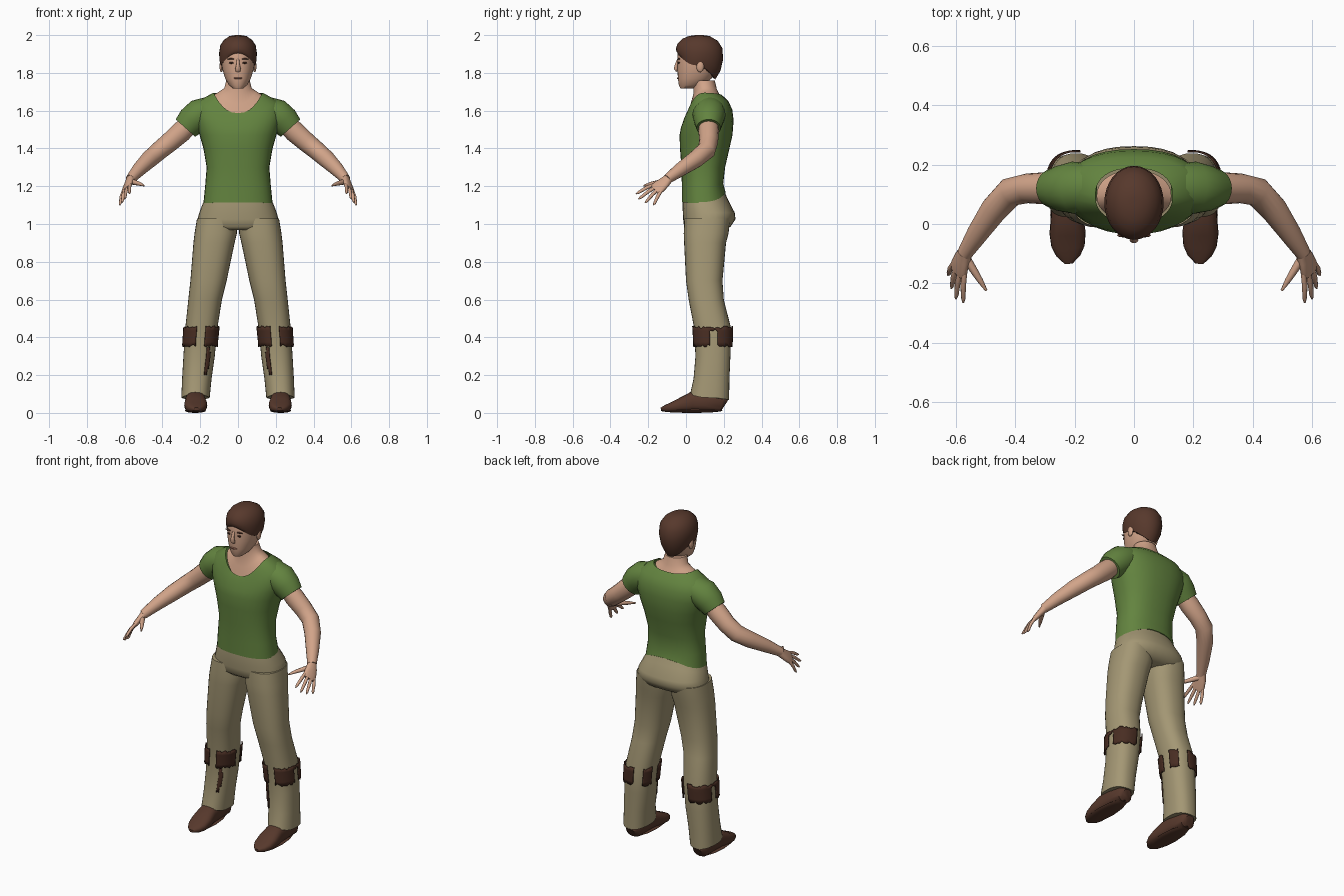
import bpy, bmesh, math, random
from mathutils import Vector

random.seed(4)


def material(name, rgb):
    m = bpy.data.materials.new(name)
    m.diffuse_color = (*rgb, 1)
    return m


SKIN = material("skin", (0.64, 0.37, 0.25))
GREEN = material("shirt green", (0.125, 0.23, 0.05))
KHAKI = material("trouser khaki", (0.37, 0.31, 0.175))
BROWN = material("hair and shoe brown", (0.095, 0.040, 0.025))
PATCH = material("patch brown", (0.065, 0.026, 0.016))
LIP = material("lip", (0.35, 0.15, 0.10))


def finish(name, bm, mat, mirror=False, angle=50):
    bmesh.ops.recalc_face_normals(bm, faces=bm.faces)
    me = bpy.data.meshes.new(name)
    bm.to_mesh(me)
    bm.free()
    me.materials.append(mat)
    me.shade_smooth()
    me.set_sharp_from_angle(angle=math.radians(angle))
    ob = bpy.data.objects.new(name, me)
    bpy.context.collection.objects.link(ob)
    if mirror:
        ob.modifiers.new("mirror", "MIRROR").use_mirror_merge = False
    return ob


def skin_rings(rings, caps=(True, True)):
    bm = bmesh.new()
    vs = [[bm.verts.new(p) for p in r] for r in rings]
    n = len(vs[0])
    for a, b in zip(vs, vs[1:]):
        for i in range(n):
            j = (i + 1) % n
            bm.faces.new((a[i], a[j], b[j], b[i]))
    if caps[0]:
        bm.faces.new(vs[0][::-1])
    if caps[1]:
        bm.faces.new(vs[-1])
    return bm


def spow(v, p):
    return math.copysign(abs(v) ** p, v)


# Horizontal section: centre x, half width, front y, back y, z at front, side, back
def section(cx, hw, yf, yb, zf, zs=None, zb=None, n=32, p=1.0, grow=0.0):
    zs = zf if zs is None else zs
    zb = zf if zb is None else zb
    pts = []
    for i in range(n):
        a = 2 * math.pi * i / n
        c, s = math.cos(a), math.sin(a)
        z = zs + ((zb if s > 0 else zf) - zs) * s * s
        pts.append(Vector((cx + (hw + grow) * spow(c, p),
                           (yf + yb) / 2 + ((yb - yf) / 2 + grow) * spow(s, p), z)))
    return pts


def stack(name, rows, mat, mirror=False, p=1.0, centred=True, caps=(True, True)):
    rings = [section(*((0,) + r if centred else r), p=p) for r in rows]
    return finish(name, skin_rings(rings, caps), mat, mirror)


# Tube along a path of (centre, radius along side vector, other radius)
def tube(name, path, mat, side, n=16, p=1.0, mirror=True):
    rings = []
    cs = [Vector(q[0]) for q in path]
    for i, (_, ra, rb) in enumerate(path):
        t = (cs[min(i + 1, len(cs) - 1)] - cs[max(i - 1, 0)]).normalized()
        u = Vector(side)
        u = (u - t * u.dot(t)).normalized()
        w = t.cross(u)
        ang = [2 * math.pi * k / n for k in range(n)]
        rings.append([cs[i] + u * ra * spow(math.cos(a), p) + w * rb * spow(math.sin(a), p)
                      for a in ang])
    return finish(name, skin_rings(rings), mat, mirror)


def blob(name, loc, size, mat, mirror=True):
    bm = bmesh.new()
    bmesh.ops.create_uvsphere(bm, u_segments=12, v_segments=8, radius=1)
    for v in bm.verts:
        v.co = Vector([v.co[k] * size[k] + loc[k] for k in range(3)])
    return finish(name, bm, mat, mirror)


# Shirt body, rising to a scooped neckline
stack("shirt", [
    (.183, -.022, .210, 1.115, 1.11, 1.165), (.174, -.022, .197, 1.20, 1.20, 1.215),
    (.166, -.024, .207, 1.30), (.183, -.032, .230, 1.40), (.203, -.034, .246, 1.47),
    (.225, -.027, .252, 1.51, 1.54, 1.55), (.232, -.016, .245, 1.54, 1.60, 1.605),
    (.205, -.008, .225, 1.565, 1.655, 1.65), (.130, .004, .188, 1.587, 1.695, 1.685),
], GREEN, p=.85, caps=(True, False))
tube("sleeve", [((.15, .125, 1.60), .08, .075), ((.205, .122, 1.58), .088, .083),
                ((.245, .120, 1.545), .078, .080), ((.278, .120, 1.508), .064, .069)],
     GREEN, (0, 1, 0), n=20)

# Neck and upper chest
stack("neck", [(.126, .008, .182, 1.575, 1.685, 1.675), (.098, .024, .172, 1.635, 1.702, 1.695),
               (.072, .040, .163, 1.69, 1.72, 1.715), (.062, .036, .152, 1.76)], SKIN, p=.95)

# Head and face
stack("head", [(.028, -.030, .040, 1.718), (.048, -.038, .090, 1.735), (.068, -.043, .135, 1.77),
               (.083, -.045, .165, 1.82), (.088, -.045, .180, 1.87), (.088, -.044, .185, 1.91),
               (.078, -.025, .170, 1.955), (.04, .02, .12, 1.985)], SKIN, p=.93)
tube("nose", [((0, -.042, 1.872), .007, .005), ((0, -.051, 1.845), .009, .008),
              ((0, -.054, 1.822), .015, .011), ((0, -.047, 1.808), .012, .006)],
     SKIN, (1, 0, 0), n=10, mirror=False)
blob("ear", (.088, .075, 1.835), (.010, .020, .032), SKIN)
blob("eye", (.035, -.038, 1.853), (.013, .006, .005), PATCH)
blob("eyebrow", (.036, -.038, 1.874), (.021, .007, .004), BROWN)
blob("mouth", (0, -.042, 1.772), (.024, .006, .005), LIP, mirror=False)

# Hair cap, long at the nape and short at the brow
stack("hair", [(.091, -.045, .155, 1.905, 1.84, 1.765), (.098, -.051, .182, 1.915, 1.865, 1.81),
               (.100, -.053, .196, 1.93, 1.905, 1.87), (.094, -.045, .193, 1.955, 1.945, 1.93),
               (.074, -.020, .168, 1.98, 1.975, 1.97), (.045, .015, .125, 1.995),
               (.015, .05, .09, 2.0)], BROWN)

# Arms and hands
tube("arm", [((.24, .12, 1.545), .05, .05), ((.30, .12, 1.488), .056, .054),
             ((.36, .12, 1.435), .052, .050), ((.415, .108, 1.390), .049, .050),
             ((.47, .050, 1.342), .046, .046), ((.525, -.030, 1.288), .037, .037),
             ((.570, -.100, 1.237), .026, .026)], SKIN, (1, 0, 1))
across = (.04, .045, -.04)
tube("palm", [((.565, -.090, 1.243), .024, .023), ((.578, -.118, 1.217), .034, .018),
              ((.588, -.145, 1.195), .040, .015), ((.593, -.166, 1.180), .036, .010)],
     SKIN, across, p=.85)
fingers = [("index", (.570, -.172, 1.205), (.575, -.265, 1.160)),
           ("middle", (.584, -.162, 1.192), (.600, -.252, 1.132)),
           ("ring", (.597, -.149, 1.180), (.615, -.217, 1.112)),
           ("little", (.608, -.135, 1.168), (.626, -.172, 1.100))]
for label, a, b in fingers:
    a, b = Vector(a), Vector(b)
    back = a - (b - a) * .2
    tube(label + "_finger", [(back, .009, .009), (a.lerp(b, .4) + Vector((.003, 0, .005)), .010, .009),
                             (a.lerp(b, .85), .008, .007), (b, .003, .003)], SKIN, across, n=8)
tube("thumb", [((.568, -.110, 1.225), .016, .015), ((.540, -.155, 1.218), .013, .013),
               ((.518, -.190, 1.212), .010, .010), ((.497, -.224, 1.203), .004, .004)],
     SKIN, (0, 0, 1), n=8)

# Trousers: hips, then legs
stack("hips", [(.176, -.016, .200, 1.13, 1.13, 1.18), (.190, -.018, .222, 1.10, 1.10, 1.13),
               (.205, -.017, .258, 1.06), (.214, -.015, .262, 1.025), (.215, -.010, .235, .985),
               (.19, .01, .20, .968)], KHAKI, p=.85)
LEG = [(.112, .105, -.008, .235, 1.03), (.118, .112, -.012, .225, .95), (.127, .109, -.010, .212, .90),
       (.156, .096, .000, .193, .70), (.174, .089, .014, .200, .60), (.194, .085, .043, .238, .45),
       (.206, .083, .050, .235, .30), (.218, .078, .040, .230, .18),
       (.225, .075, .022, .228, .10, .08, .068)]
stack("trouser_leg", LEG, KHAKI, mirror=True, p=.85, centred=False)


def leg_at(z):
    for a, b in zip(LEG, LEG[1:]):
        if b[4] <= z <= a[4]:
            f = (a[4] - z) / (a[4] - b[4])
            return [a[k] + (b[k] - a[k]) * f for k in range(4)] + [z]


# Ragged cloth pieces wrapped on the leg; keep(angle, z) chooses the covered area
def wrap(name, zs, keep, grow, jag):
    n = 64
    bm = skin_rings([section(*leg_at(z), n=n, p=.85, grow=grow) for z in zs], (False, False))
    gone = []
    for k, f in enumerate(bm.faces):
        a = (k % n + .5) * 360 / n
        z = f.calc_center_median().z
        if not keep(a, z):
            gone.append(f)
    bmesh.ops.delete(bm, geom=gone, context="FACES")
    for v in bm.verts:
        if v.is_boundary:
            v.co.z += random.uniform(-jag, jag)
    ob = finish(name, bm, PATCH, True)
    m = ob.modifiers.new("thickness", "SOLIDIFY")
    m.thickness = .006
    m.offset = 0


def knee(a, z):
    if 258 < a < 284:                                  # gap over the shin
        return False
    if 95 < a < 128 or 165 < a < 186:                  # gaps behind and inside
        return False
    if (a < 14 or a > 352) and z < .425:               # tear on the outer side
        return False
    return True


wrap("knee_patch", [.455, .435, .415, .395, .375, .355], knee, .008, .007)
wrap("shin_tear", [.345, .32, .29, .26, .23, .20],
     lambda a, z: abs(a - 240) < 9 - abs(z - .28) * 60, .003, .004)

# Shoes: (y, half width, bottom, top)
shoe = [(.206, .028, .012, .07), (.192, .046, .006, .095), (.10, .050, .006, .115), (.03, .054, .006, .110),
        (-.03, .061, .004, .078), (-.075, .056, .003, .056), (-.108, .040, .004, .042), (-.133, .014, .012, .028)]
tube("shoe", [((.226 - max(0, .05 - y) * .03, y, (lo + hi) / 2), hw, (hi - lo) / 2)
              for y, hw, lo, hi in shoe], BROWN, (1, 0, 0), n=20, p=.75)
blob("shoe_sole", (.226, .03, .012), (.056, .165, .012), BROWN)
